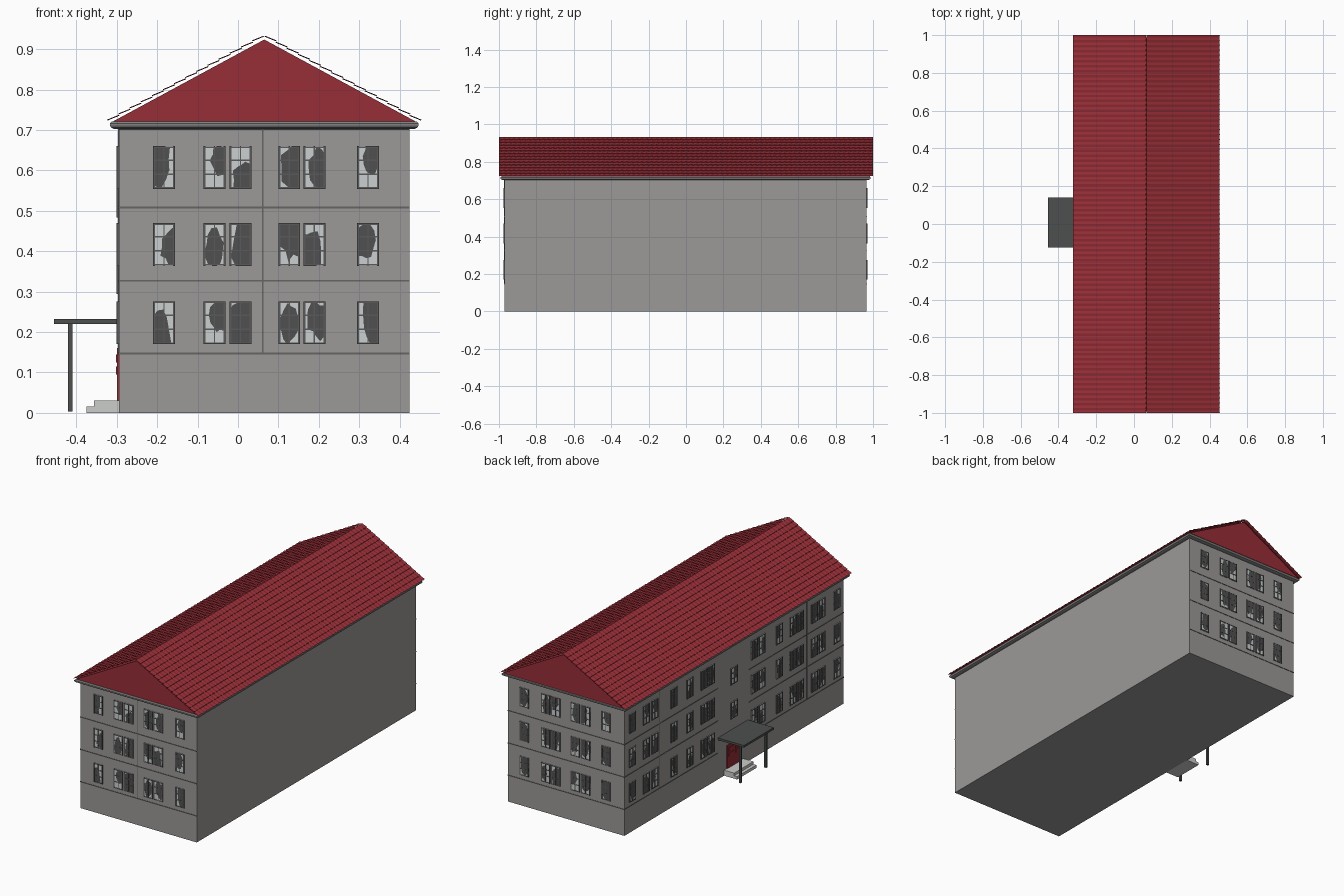
import bpy, bmesh, math, random
from mathutils import Vector

if "Cube" in bpy.data.objects:
    bpy.data.objects.remove(bpy.data.objects["Cube"])

random.seed(4)


def material(name, r, g, b):
    m = bpy.data.materials.new(name)
    m.diffuse_color = (r, g, b, 1)
    m.use_nodes = True
    m.node_tree.nodes["Principled BSDF"].inputs["Base Color"].default_value = m.diffuse_color
    return m


WALL = material("wall_grey", 0.33, 0.32, 0.31)
RED = material("roof_red", 0.31, 0.027, 0.038)
TRIM = material("trim_grey", 0.13, 0.13, 0.125)
CORNICE = material("cornice_grey", 0.22, 0.22, 0.22)
DARK = material("dark_opening", 0.08, 0.08, 0.08)
FRAME = material("frame_grey", 0.10, 0.10, 0.10)
GLASS = material("pale_glass", 0.60, 0.63, 0.63)
STONE = material("pale_stone", 0.60, 0.61, 0.59)
METAL = material("canopy_dark", 0.075, 0.077, 0.077)

X0, X1, Y0, Y1, MID = -0.295, 0.425, -0.97, 0.965, 0.065


def finish(name, bm, mat):
    me = bpy.data.meshes.new(name)
    bm.to_mesh(me)
    bm.free()
    me.materials.append(mat)
    ob = bpy.data.objects.new(name, me)
    bpy.context.collection.objects.link(ob)
    return ob


def add_box(bm, a, b):
    """Axis-aligned box between two opposite corners."""
    a, b = Vector(a), Vector(b)
    size, mid = b - a, (a + b) / 2
    vs = bmesh.ops.create_cube(bm, size=1)["verts"]
    for v in vs:
        v.co = Vector([mid[i] + v.co[i] * abs(size[i]) for i in range(3)])


def box(name, mat, *pairs):
    bm = bmesh.new()
    for a, b in pairs:
        add_box(bm, a, b)
    return finish(name, bm, mat)


# Main block
box("building_body", WALL, ((X0, Y0, 0), (X1, Y1, 0.712)))

# Rounded cornice around the eaves: rings of (overhang, height)
bm = bmesh.new()
rings = []
for o, z in [(0, 0.702), (0.012, 0.703), (0.019, 0.706), (0.022, 0.711), (0.022, 0.716), (0.017, 0.7215)]:
    rings.append([bm.verts.new(p) for p in ((X0 - o, Y0 - o, z), (X1 + o, Y0 - o, z),
                                            (X1 + o, Y1 + o, z), (X0 - o, Y1 + o, z))])
for lo, hi in zip(rings, rings[1:]):
    for i in range(4):
        j = (i + 1) % 4
        bm.faces.new((lo[i], lo[j], hi[j], hi[i]))
bm.faces.new(rings[-1])
bm.faces.new(rings[0][::-1])
cornice = finish("cornice", bm, CORNICE)

# Gable prism under the tiles
bm = bmesh.new()
tri = [(-0.312, 0.72), (0.442, 0.72), (MID, 0.924)]
a = [bm.verts.new((x, -0.985, z)) for x, z in tri]
b = [bm.verts.new((x, 0.985, z)) for x, z in tri]
bm.faces.new(a)
bm.faces.new(b[::-1])
for i in range(3):
    j = (i + 1) % 3
    bm.faces.new((a[j], a[i], b[i], b[j]))
bmesh.ops.recalc_face_normals(bm, faces=bm.faces)
finish("gable_roof_core", bm, RED)


# Tiled slopes: overlapping wavy courses
def roof_slope(name, side):
    bm = bmesh.new()
    eave, ridge = Vector((MID + side * 0.386, 0, 0.720)), Vector((MID, 0, 0.931))
    nrm = Vector((side * 0.48, 0, 0.877))
    courses, waves, seg = 14, 76, 4
    n = waves * seg
    prev = None
    for c in range(courses):
        for t, lift in ((c / courses, 0.004), ((c + 1) / courses, 0.0005)):
            row = []
            for i in range(n + 1):
                wave = 0.0025 * (0.5 + 0.5 * math.cos(2 * math.pi * i / seg))
                p = eave.lerp(ridge, t) + nrm * (lift + wave)
                p.y = -1 + 2 * i / n
                row.append(bm.verts.new(p))
            if prev:
                for i in range(n):
                    f = (prev[i], prev[i + 1], row[i + 1], row[i])
                    bm.faces.new(f if side < 0 else f[::-1])
            prev = row
    bm.normal_update()
    if sum(f.normal.z for f in bm.faces) < 0:
        bmesh.ops.reverse_faces(bm, faces=bm.faces)
    finish(name, bm, RED)


roof_slope("roof_tiles_left", -1)
roof_slope("roof_tiles_right", 1)

# Facades map (along wall, height, outwards) to world space
FACADES = {
    "front": (lambda u, z, o: Vector((u, Y0 - o, z)), Vector((0, -1, 0))),
    "back": (lambda u, z, o: Vector((u, Y1 + o, z)), Vector((0, 1, 0))),
    "left": (lambda u, z, o: Vector((X0 - o, u, z)), Vector((-1, 0, 0))),
}
END_COLS = [-0.183, -0.058, 0.006, 0.127, 0.189, 0.322]
LEFT_COLS = [0.895, 0.775, 0.70, 0.53, 0.39, 0.265, 0.20,
             -0.18, -0.245, -0.40, -0.52, -0.585, -0.71, -0.775, -0.905]
ROWS = [0.223, 0.417, 0.607]


def shard(bm, at, out, u, z, hw, hh):
    """Ragged dark patch where the glass is broken."""
    cu, cz = u + random.uniform(-0.6, 0.6) * hw, z + random.uniform(-0.6, 0.6) * hh
    k = random.uniform(0.75, 1.4)
    pts = []
    for i in range(14):
        t = 2 * math.pi * i / 14
        r = k * random.uniform(0.75, 1.15)
        pu = min(max(cu + r * hw * math.cos(t), u - hw), u + hw)
        pz = min(max(cz + r * hh * math.sin(t), z - hh), z + hh)
        pts.append(bm.verts.new(at(pu, pz, 0.0042)))
    f = bm.faces.new(pts)
    f.normal_update()
    if f.normal.dot(out) < 0:
        f.normal_flip()


for side, (at, out) in FACADES.items():
    frames, panes, holes, trim = (bmesh.new() for _ in range(4))
    cols = LEFT_COLS if side == "left" else END_COLS
    spots = [(u, z, 0.027, 0.053) for z in ROWS for u in cols]
    if side == "left":  # stairwell windows between floors
        spots += [(0, 0.34, 0.03, 0.046), (0, 0.53, 0.03, 0.046)]

    def plate(bm, u0, u1, z0, z1, o):
        add_box(bm, at(u0, z0, 0), at(u1, z1, o))

    # Windows: pale glass, broken patches, then frame bars
    for u, z, hw, hh in spots:
        plate(panes, u - hw, u + hw, z - hh, z + hh, 0.003)
        shard(holes, at, out, u, z, hw, hh)
        for s in (-1, 0, 1):
            w = 0.0016 if s == 0 else 0.0025
            c = u + s * (hw - 0.0025)
            plate(frames, c - w, c + w, z - hh, z + hh, 0.0055)
        for c in (z - hh + 0.0025, z - hh * 0.3, z + hh * 0.35, z + hh - 0.0025):
            plate(frames, u - hw, u + hw, c - 0.002, c + 0.002, 0.005)

    # String courses and vertical joints
    spans = [(Y0, -0.135), (0.14, Y1)] if side == "left" else [(X0, X1)]
    for u0, u1 in spans:
        for z in (0.147, 0.327, 0.508):
            plate(trim, u0, u1, z - 0.0022, z + 0.0022, 0.002)
    joints = {"front": [0.061], "left": [0.654, -0.645], "back": []}[side]
    for u in joints:
        plate(trim, u - 0.002, u + 0.002, 0.147, 0.704, 0.002)

    finish(side + "_window_frames", frames, FRAME)
    finish(side + "_window_glass", panes, GLASS)
    finish(side + "_broken_glass", holes, DARK)
    finish(side + "_wall_bands", trim, TRIM)

# Entrance: door with two raised panels, steps, canopy on posts
box("entrance_door", RED, ((X0 - 0.004, -0.062, 0.03), (X0, 0.062, 0.16)),
    *[((X0 - 0.007, y - 0.022, z), (X0, y + 0.022, z + 0.02))
      for y in (-0.03, 0.03) for z in (0.095, 0.125)])
box("entrance_steps", STONE, ((-0.375, -0.085, 0), (X0, 0.085, 0.016)),
    ((-0.357, -0.085, 0.016), (X0, 0.085, 0.031)))
box("canopy", METAL, ((-0.455, -0.125, 0.220), (X0, 0.14, 0.232)))
box("canopy_posts", METAL, *[((-0.421, y - 0.006, 0.004), (-0.409, y + 0.006, 0.222))
                             for y in (-0.112, 0.112)])
